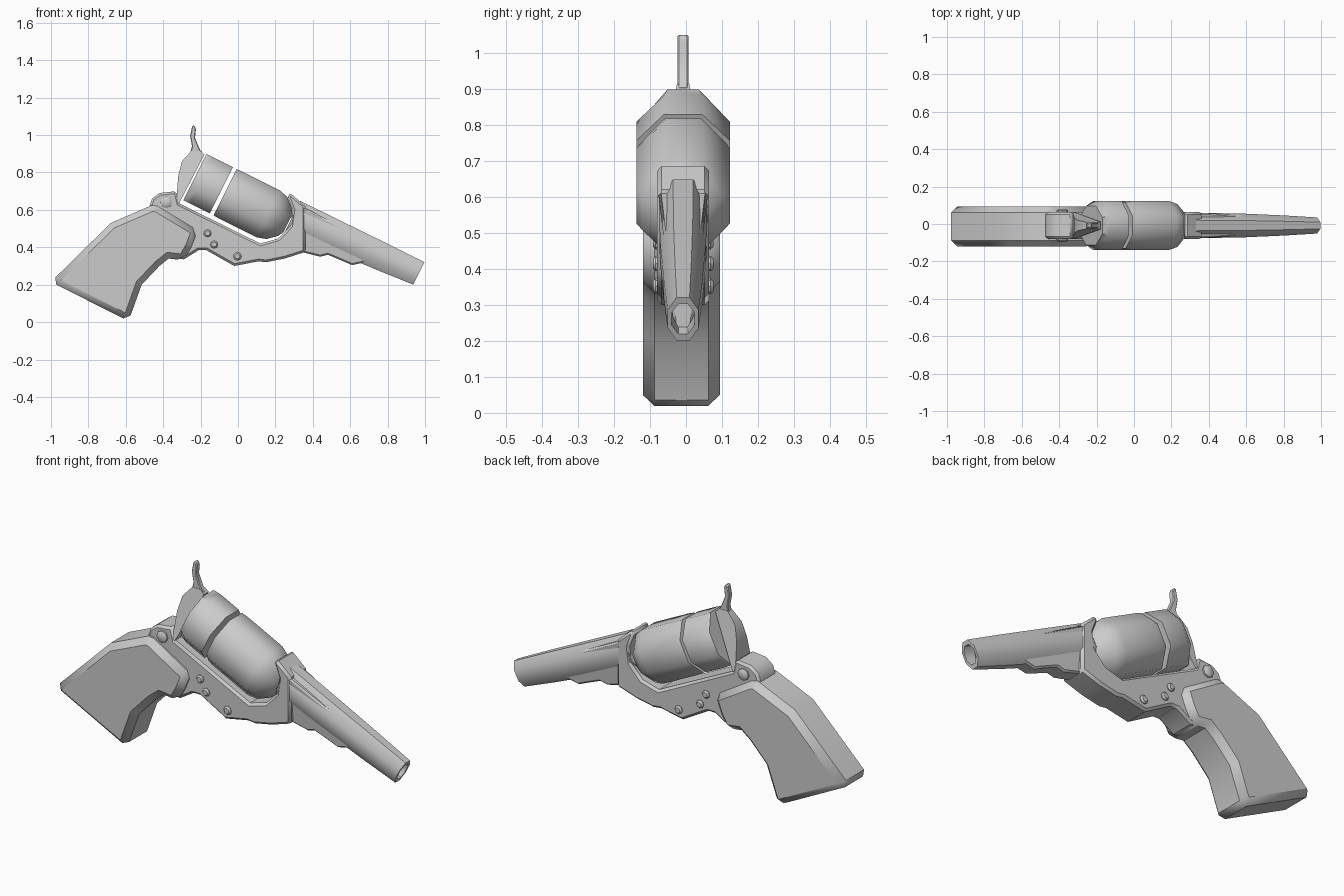
import bpy, bmesh, math
from mathutils import Vector

if "Cube" in bpy.data.objects:
    bpy.data.objects.remove(bpy.data.objects["Cube"], do_unlink=True)

grey = bpy.data.materials.new("gunmetal grey")
grey.use_nodes = True
grey.diffuse_color = (0.6, 0.6, 0.6, 1)
grey.node_tree.nodes["Principled BSDF"].inputs["Base Color"].default_value = (0.6, 0.6, 0.6, 1)

MID = -0.008                                   # y of the central plane
TILT = math.atan(0.5)                          # the barrel points downward
ALONG = Vector((math.cos(TILT), 0, -math.sin(TILT)))
UP = Vector((math.sin(TILT), 0, math.cos(TILT)))
AXIS = Vector((-0.23, MID, 0.775))             # rear end of the drum axis


def finish(name, bm, bevel=0, angle=40):
    bmesh.ops.recalc_face_normals(bm, faces=bm.faces)
    mesh = bpy.data.meshes.new(name)
    bm.to_mesh(mesh)
    bm.free()
    mesh.materials.append(grey)
    ob = bpy.data.objects.new(name, mesh)
    bpy.context.collection.objects.link(ob)
    if bevel:
        mod = ob.modifiers.new("soft edges", "BEVEL")
        mod.width, mod.segments = bevel, 1
        mod.limit_method, mod.angle_limit = "ANGLE", math.radians(60)
    bpy.ops.object.select_all(action="DESELECT")
    ob.select_set(True)
    bpy.context.view_layer.objects.active = ob
    bpy.ops.object.shade_smooth_by_angle(angle=math.radians(angle))
    return ob


def slab(name, outline, half, bevel=0, mid=MID):
    """Side outline in x, z given a half thickness that may vary over it."""
    bm = bmesh.new()
    sides = [[bm.verts.new((x, mid + s * half(x, z), z)) for x, z in outline] for s in (-1, 1)]
    n = len(outline)
    for side in sides:
        bm.faces.new(side)
    for i in range(n):
        j = (i + 1) % n
        bm.faces.new((sides[0][i], sides[0][j], sides[1][j], sides[1][i]))
    return finish(name, bm, bevel)


def loft(name, rings, sides=8, angle=50):
    """Rings of (distance, height, vertical radius, side radius) on the drum axis."""
    bm = bmesh.new()
    loops = []
    for s, h, rv, ry in rings:
        loop = []
        for k in range(sides):
            a = math.tau * (k + 0.5) / sides
            grow = 1 / math.cos(math.pi / sides)
            p = AXIS + ALONG * s + UP * (h + rv * grow * math.cos(a))
            p.y += ry * grow * math.sin(a)
            loop.append(bm.verts.new(p))
        loops.append(loop)
    for a, b in zip(loops, loops[1:]):
        for k in range(sides):
            j = (k + 1) % sides
            bm.faces.new((a[k], a[j], b[j], b[k]))
    bm.faces.new(loops[0])
    bm.faces.new(loops[-1])
    return finish(name, bm, angle=angle)


# Drum in two pieces with a narrow gap
loft("rear_drum", [(0, 0, .138, .105), (.04, 0, .138, .13), (.157, 0, .138, .13)])
loft("front_drum", [(.18, 0, .138, .122), (.21, 0, .14, .13), (.44, 0, .14, .13),
                    (.49, 0, .125, .115), (.54, 0, .08, .07), (.555, 0, .05, .05)])

# Barrel with a recessed bore
loft("barrel", [(.56, .045, .093, .068), (.85, .058, .082, .064), (1.1, .067, .075, .054),
                (1.3, .075, .067, .043), (1.3, .075, .046, .032), (1.16, .075, .04, .028)])

# Grip
slab("grip", [(-1, .215), (-.68, .53), (-.46, .625), (-.43, .62), (-.215, .49), (-.25, .40),
              (-.29, .33), (-.37, .34), (-.42, .3), (-.515, .2), (-.585, .005)],
     lambda x, z: .107, .032, -.013)

# Frame cradling the drum, up to the breech
slab("frame", [(-.48, .60), (-.46, .66), (-.42, .69), (-.33, .70), (-.315, .635), (.12, .42),
               (.215, .447), (.28, .515), (.292, .6), (.262, .68), (.285, .685), (.36, .62),
               (.36, .375), (.25, .34), (.15, .32), (.11, .325), (-.02, .30), (-.17, .385),
               (-.21, .385), (-.29, .335), (-.42, .36)],
     lambda x, z: .072, .012)

# Wavy web under the barrel, thinning toward the muzzle
slab("barrel_web", [(.34, .62), (.92, .32), (.91, .218), (.86, .24), (.68, .32), (.61, .305),
                    (.54, .335), (.48, .36), (.44, .35), (.34, .375)],
     lambda x, z: .07 - .06 * (x - .34) - .1 * max(0, .62 - z - .5 * (x - .34)), .008)

# Recoil shield narrowing up into the hammer spur
slab("recoil_shield", [(-.33, .64), (-.315, .635), (-.18, .895), (-.2, .915), (-.25, .915),
                       (-.3, .86), (-.32, .78)],
     lambda x, z: .07 - .19 * (z - .635))
slab("hammer_spur", [(-.185, .9), (-.205, .925), (-.23, .985), (-.225, 1.03), (-.232, 1.05),
                     (-.245, 1.05), (-.256, .995), (-.246, .94), (-.255, .905), (-.23, .88)],
     lambda x, z: .015, .004)

# Studs on both sides
for name, x, z, r, reach in (("rear_bolt", -.383, .64, .031, .088), ("upper_stud", -.163, .475, .021, .084),
                             ("middle_stud", -.128, .415, .021, .084), ("lower_stud", -.003, .352, .022, .084)):
    for side, s in (("left", 1), ("right", -1)):
        bm = bmesh.new()
        rims = [[bm.verts.new((x + q * math.cos(k * math.tau / 8), MID + s * y,
                               z + q * math.sin(k * math.tau / 8))) for k in range(8)]
                for y, q in ((.06, r), (reach - .008, r), (reach, r * .65))]
        for a, b in zip(rims, rims[1:]):
            for k in range(8):
                bm.faces.new((a[k], a[k - 1], b[k - 1], b[k]))
        bm.faces.new(rims[0])
        bm.faces.new(rims[-1])
        finish(f"{name}_{side}", bm)
